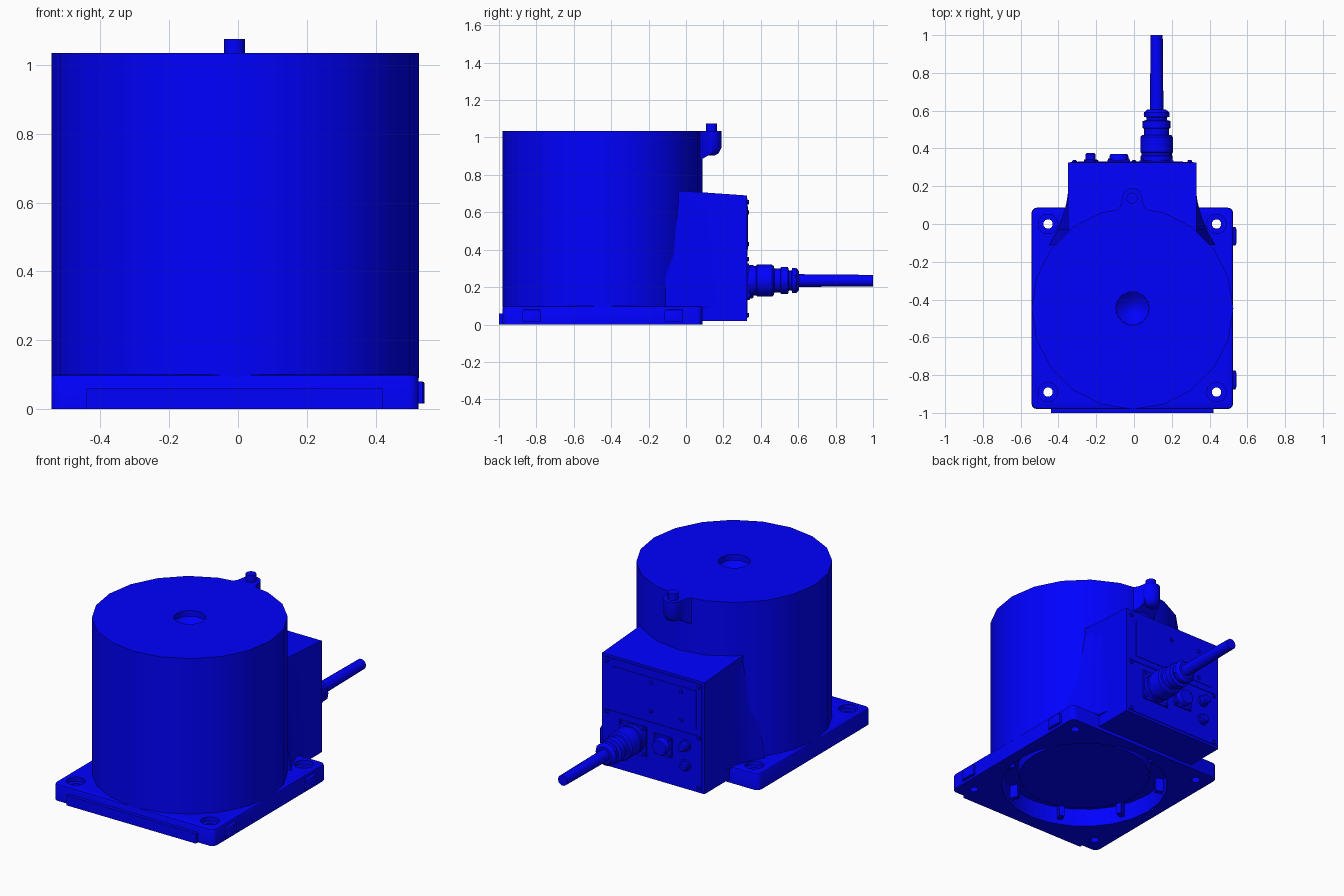
import bpy, bmesh, math
from mathutils import Matrix

if "Cube" in bpy.data.objects:
    bpy.data.objects.remove(bpy.data.objects["Cube"])

blue = bpy.data.materials.new("blue_paint")
blue.diffuse_color = (0.0, 0.0, 1.0, 1)
blue.use_nodes = True
blue.node_tree.nodes["Principled BSDF"].inputs["Base Color"].default_value = blue.diffuse_color
CX, CY = -0.008, -0.447          # axis of the drum


def smooth(ob, angle=30):
    bpy.ops.object.select_all(action='DESELECT')
    ob.select_set(True)
    bpy.context.view_layer.objects.active = ob
    bpy.ops.object.shade_smooth_by_angle(angle=math.radians(angle))


def finish(name, bm, angle=30):
    bmesh.ops.recalc_face_normals(bm, faces=bm.faces)
    me = bpy.data.meshes.new(name)
    bm.to_mesh(me)
    bm.free()
    ob = bpy.data.objects.new(name, me)
    bpy.context.collection.objects.link(ob)
    me.materials.append(blue)
    smooth(ob, angle)
    return ob


def lathe(name, profile, loc, sides=16, axis='Z', turn=0.0, angle=38):
    """Solid of revolution from (radius, height) pairs, capped at both ends."""
    bm = bmesh.new()
    rings = []
    for r, h in profile:
        rings.append([bm.verts.new((r * math.cos(turn + 2 * math.pi * i / sides),
                                    r * math.sin(turn + 2 * math.pi * i / sides), h))
                      for i in range(sides)])
    for a, b in zip(rings, rings[1:]):
        for i in range(sides):
            j = (i + 1) % sides
            bm.faces.new((a[i], a[j], b[j], b[i]))
    bm.faces.new(rings[0])
    bm.faces.new(rings[-1])
    rot = Matrix.Rotation(-math.pi / 2, 4, 'X') if axis == 'Y' else Matrix()
    bm.transform(Matrix.Translation(loc) @ rot)
    return finish(name, bm, angle)


def prism(name, outline, z0, z1, bevel=0.0):
    """Vertical extrusion of an xy outline, optionally with a rounded top rim."""
    bm = bmesh.new()
    f = bm.faces.new([bm.verts.new((x, y, z0)) for x, y in outline])
    ext = bmesh.ops.extrude_face_region(bm, geom=[f])["geom"]
    top = [v for v in ext if isinstance(v, bmesh.types.BMVert)]
    for v in top:
        v.co.z = z1
    if bevel:
        rim = [e for e in bm.edges if all(v in top for v in e.verts)]
        bmesh.ops.bevel(bm, geom=rim, offset=bevel, segments=2, affect='EDGES', profile=0.5)
    return finish(name, bm)


def box(name, x0, x1, y0, y1, z0, z1):
    return prism(name, [(x0, y0), (x1, y0), (x1, y1), (x0, y1)], z0, z1)


def cut(ob, cutters):
    for c in cutters:
        m = ob.modifiers.new("cut", 'BOOLEAN')
        m.operation, m.solver, m.object = 'DIFFERENCE', 'EXACT', c
        c.hide_render = True
        bpy.context.view_layer.objects.active = ob
        bpy.ops.object.modifier_apply(modifier=m.name)
    smooth(ob)


# base plate with rounded corners
x0, x1, y0, y1, r = -0.543, 0.525, -0.98, 0.087, 0.03
corners = []
for px, py, start in ((x1 - r, y1 - r, 0), (x0 + r, y1 - r, 90),
                      (x0 + r, y0 + r, 180), (x1 - r, y0 + r, 270)):
    for k in range(4):
        t = math.radians(start + 30 * k)
        corners.append((px + r * math.cos(t), py + r * math.sin(t)))
base = prism("base_plate", corners, 0, 0.1, 0.012)

# drum housing
drum = lathe("drum_housing", [(0.534, 0.09), (0.534, 1.035)], (CX, CY, 0), 20)

# underside cavity, bolt holes and top recess
cavity = lathe("cavity_cutter", [(0.47, -0.05), (0.47, 0.11)], (CX, CY, 0), 24)
holes = []
for hx in (-0.455, 0.437):
    for hy in (0.0, -0.89):
        holes.append(lathe("bolt_cutter", [(0.025, -0.05), (0.025, 0.075), (0.052, 0.075),
                                           (0.052, 0.2)], (hx, hy, 0), 14))
recess = lathe("recess_cutter", [(0.012, 0.95), (0.05, 0.965), (0.088, 1.0), (0.09, 1.1)],
               (CX, CY, 0), 14)
cut(base, [cavity] + holes)
cut(drum, [cavity, recess] + holes)
for h in [cavity, recess] + holes:
    bpy.data.objects.remove(h, do_unlink=True)

# inner cover disc and stiffening ribs inside the base
lathe("inner_cover", [(0.37, 0.06), (0.38, 0.115)], (CX, CY, 0), 24)
for i in range(8):
    bm = bmesh.new()
    bmesh.ops.create_cube(bm, size=1, matrix=Matrix.Diagonal((0.06, 0.03, 0.08, 1)))
    bm.transform(Matrix.Translation((CX, CY, 0.07)) @
                 Matrix.Rotation(math.radians(22.5 + 45 * i), 4, 'Z') @
                 Matrix.Translation((0.45, 0, 0)))
    finish("base_rib", bm)

# front lip and side pads on the base
box("front_lip", -0.44, 0.42, -1.0, -0.97, 0, 0.06)
for yc in (-0.065, -0.825):
    prism("side_pad", [(0.51, yc - 0.05), (0.537, yc - 0.05), (0.543, yc - 0.035),
                       (0.543, yc + 0.035), (0.537, yc + 0.05), (0.51, yc + 0.05)],
          0.015, 0.08, 0.008)

# rear terminal box with a sloped roof, running straight into the drum
rear = box("terminal_box", -0.35, 0.33, -0.09, 0.325, 0.09, 0.7)
for v in rear.data.vertices:
    if v.co.z > 0.5:
        v.co.z = 0.69 + (0.325 - v.co.y) * 0.07
box("terminal_box_foot", -0.35, 0.33, 0.08, 0.325, 0.02, 0.12)

# blends between box sides and drum, widest at the base and fading out at the roof
for s in (-1, 1):
    fillet = [(0.32, 0.17), (0.339, 0.17), (0.348, 0.11), (0.367, 0.04),
              (0.395, -0.03), (0.44, -0.11), (0.32, -0.11)]
    blend = prism("side_blend", [(s * x - 0.01, y) for x, y in fillet], 0.09, 0.68)
    for v in blend.data.vertices:
        if v.co.z > 0.5:
            v.co.x = s * min(abs(v.co.x + 0.01), 0.339) - 0.01

# rear cover plates and screws
box("lower_cover", -0.335, 0.315, 0.32, 0.329, 0.035, 0.36)
box("upper_cover", -0.335, 0.315, 0.32, 0.329, 0.365, 0.675)
box("window_panel", -0.30, 0.26, 0.32, 0.332, 0.40, 0.63)
screws = [(x, z) for x in (-0.315, 0.295) for z in (0.05, 0.35, 0.655)]
screws += [(x, z) for x in (-0.2, 0.0) for z in (0.43, 0.60)]
for x, z in screws:
    lathe("cover_screw", [(0.012, 0), (0.012, 0.012), (0.008, 0.016)], (x, 0.322, z), 8, 'Y')

# main connector with cable
ZC = 0.235
box("connector_flange", 0.03, 0.21, 0.32, 0.337, ZC - 0.09, ZC + 0.09)
lathe("main_connector", [(0.085, 0.33), (0.085, 0.36), (0.08, 0.362), (0.08, 0.375),
                         (0.086, 0.38), (0.086, 0.46), (0.078, 0.47), (0.066, 0.472),
                         (0.066, 0.505), (0.074, 0.508), (0.074, 0.545), (0.055, 0.55),
                         (0.055, 0.565), (0.068, 0.567), (0.068, 0.59), (0.05, 0.605)],
      (0.12, 0, ZC), 18, 'Y')
lathe("cable", [(0.036, 0.59), (0.032, 1.0)], (0.12, 0, ZC), 10, 'Y')
for s in (-1, 1):
    lathe("clamp_screw", [(0.014, 0), (0.014, 0.06)], (0.12 + s * 0.055, 0.578, ZC - 0.03), 8, angle=50)

# secondary socket, and flange screws for both sockets
box("socket_flange", -0.14, -0.02, 0.32, 0.338, 0.185, 0.305)
lathe("socket", [(0.05, 0.33), (0.05, 0.358), (0.044, 0.371)], (-0.08, 0, 0.245), 14, 'Y')
for cx, cz, d in ((-0.08, 0.245, 0.048), (0.12, ZC, 0.076)):
    for sx in (-d, d):
        for sz in (-d, d):
            lathe("flange_screw", [(0.009, 0), (0.009, 0.012)], (cx + sx, 0.334, cz + sz), 6, 'Y')

# two round plugs
for z, end in ((0.285, 0.375), (0.165, 0.36)):
    lathe("round_plug", [(0.034, 0.325), (0.034, 0.34), (0.027, 0.342), (0.027, end - 0.006),
                         (0.02, end)], (-0.23, 0, z), 12, 'Y')

# vent boss near the top of the drum: webbed collar, rounded underside, nipple
lathe("vent_boss", [(0.02, 0.905), (0.04, 0.915), (0.055, 0.945), (0.055, 1.035)],
      (-0.01, 0.135, 0), 14)
web = prism("vent_web", [(-0.1, 0.06), (0.08, 0.06), (0.052, 0.095), (0.042, 0.14),
                         (-0.062, 0.14), (-0.072, 0.095)], 0.87, 1.035)
for v in web.data.vertices:
    if v.co.z < 0.9 and v.co.y > 0.07:
        v.co.z += 0.045 if v.co.y > 0.12 else 0.02
lathe("vent_nipple", [(0.03, 1.02), (0.03, 1.075)], (-0.01, 0.137, 0), 12)
